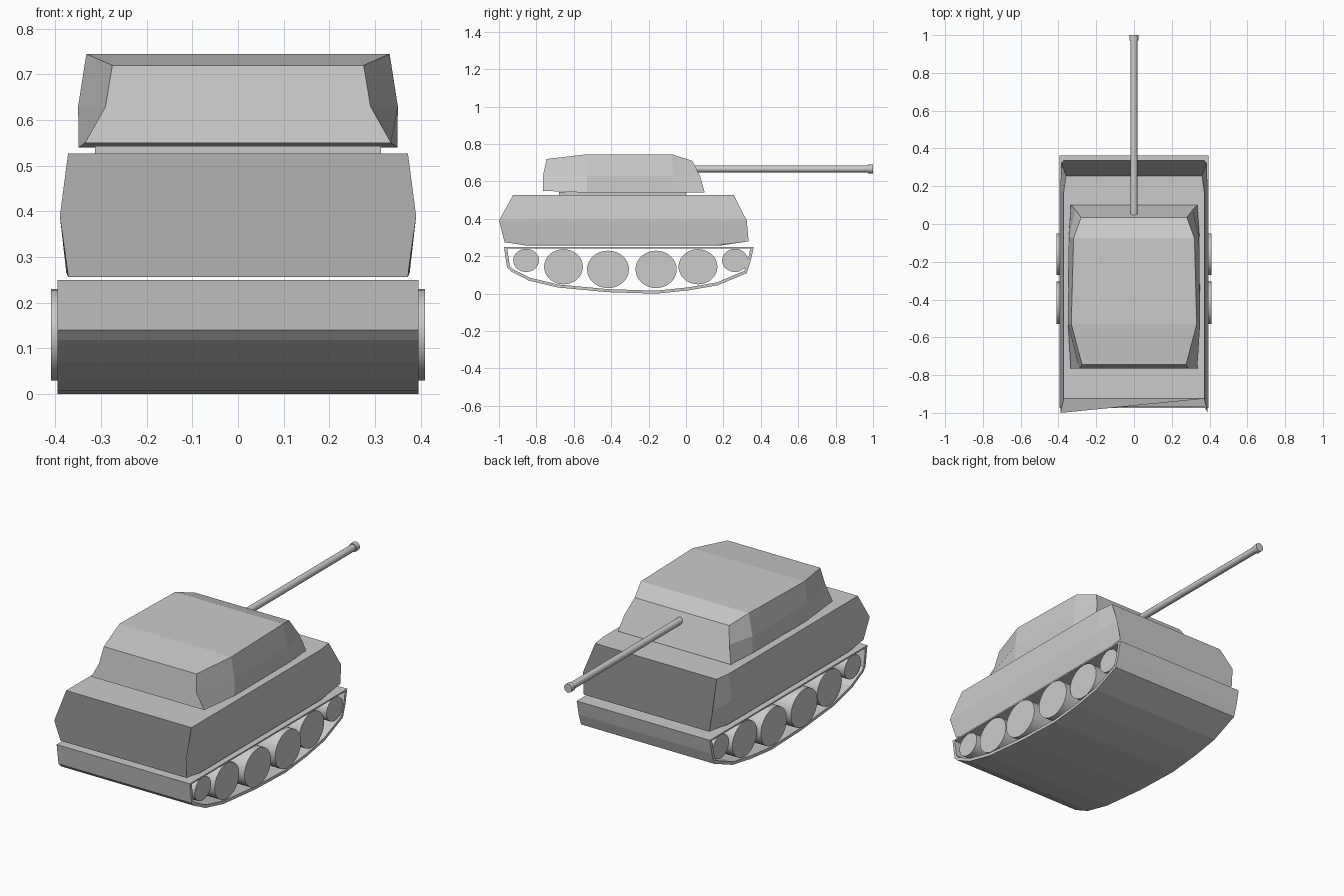
import bpy, bmesh, math
from mathutils import Vector, Matrix

if "Cube" in bpy.data.objects:
    bpy.data.objects.remove(bpy.data.objects["Cube"])


def make(name, bm):
    bmesh.ops.recalc_face_normals(bm, faces=bm.faces)
    me = bpy.data.meshes.new(name)
    bm.to_mesh(me)
    bm.free()
    ob = bpy.data.objects.new(name, me)
    bpy.context.collection.objects.link(ob)
    return ob


def loft(name, stations):
    """Skin mirrored sections; each station is a list of (half_width, y, z)."""
    bm = bmesh.new()
    rings = []
    for st in stations:
        pts = [(w, y, z) for w, y, z in st] + [(-w, y, z) for w, y, z in reversed(st)]
        rings.append([bm.verts.new(p) for p in pts])
    n = len(rings[0])
    for a, b in zip(rings, rings[1:]):
        for i in range(n):
            j = (i + 1) % n
            bm.faces.new((a[i], a[j], b[j], b[i]))
    bm.faces.new(rings[0])
    bm.faces.new(rings[-1])
    return make(name, bm)


def cylinder(name, length, loc, axis, ry=1, rz=1, r1=1, sides=32):
    """Cylinder along X (wheels, elliptical) or Y (gun)."""
    bm = bmesh.new()
    bmesh.ops.create_cone(bm, cap_ends=True, segments=sides,
                          radius1=r1, radius2=r1, depth=length)
    bm.transform(Matrix.Rotation(math.pi / 2, 4, 'Y' if axis == 'X' else 'X'))
    bm.transform(Matrix.Translation(loc) @ Matrix.Diagonal((1, ry, rz, 1)))
    ob = make(name, bm)
    for p in ob.data.polygons:
        p.use_smooth = len(p.vertices) == 4
    bm = bmesh.new()
    bm.from_mesh(ob.data)
    for e in bm.edges:
        e.smooth = all(len(f.verts) == 4 for f in e.link_faces)
    bm.to_mesh(ob.data)
    bm.free()
    return ob


# Track: thin hollow band running the full width
profile = [(-.973, .25), (-.957, .14), (-.935, .118), (-.84, .07), (-.685, .033),
           (-.417, .008), (-.16, 0), (.016, .018), (.17, .045), (.325, .11),
           (.345, .17), (.362, .25)]
bm = bmesh.new()
n = len(profile)
thick = [.016] * (n - 1) + [.008]          # the top run is thinner
rows = []
for i in range(n):
    p0, p, p1 = (Vector(profile[k % n]) for k in (i - 1, i, i + 1))
    d0, d1 = (p - p0).normalized(), (p1 - p).normalized()
    n0, n1 = Vector((-d0.y, d0.x)), Vector((-d1.y, d1.x))
    t0, t1 = thick[i - 1], thick[i]
    det = n0.x * n1.y - n0.y * n1.x        # meet of the two offset edges
    q = p + Vector(((t0 * n1.y - t1 * n0.y) / det, (n0.x * t1 - n1.x * t0) / det))
    rows.append([bm.verts.new((x, *c)) for x, c in
                 ((-.395, p), (.395, p), (.395, q), (-.395, q))])
for i in range(n):
    a, b = rows[i], rows[(i + 1) % n]
    for k in range(4):
        m = (k + 1) % 4
        bm.faces.new((a[k], a[m], b[m], b[k]))
make("track_band", bm)

# Road wheels: slightly flattened rollers across the full width
wheels = [(-.855, .178, .069, .062, .39), (-.655, .144, .104, .094, .393),
          (-.417, .13, .112, .1, .409), (-.16, .13, .11, .1, .409),
          (.064, .144, .104, .094, .393), (.262, .178, .069, .062, .39)]
for i, (y, z, ry, rz, w) in enumerate(wheels):
    cylinder(f"road_wheel_{i + 1}", 2 * w, (0, y, z), 'X', ry, rz)

# Hull: front to rear sections, bottom to top
loft("hull", [
    [(.372, -.85, .257), (.374, -.97, .275), (.39, -1, .39), (.372, -.925, .527)],
    [(.372, -.845, .257), (.374, -.845, .266), (.39, -.845, .39), (.372, -.845, .527)],
    [(.372, .17, .257), (.376, .18, .266), (.39, .17, .39), (.372, .17, .527)],
    [(.37, .18, .257), (.372, .335, .28), (.385, .325, .39), (.36, .255, .527)],
])

# Turret ring
bm = bmesh.new()
bmesh.ops.create_cube(bm, size=1)
bm.transform(Matrix.Translation((0, -.34, .534)) @ Matrix.Diagonal((.626, .68, .018, 1)))
make("turret_ring", bm)

# Turret
loft("turret", [
    [(.335, -.765, .55), (.29, -.765, .63), (.275, -.745, .72)],
    [(.349, -.53, .54), (.35, -.53, .63), (.332, -.53, .745)],
    [(.347, -.07, .54), (.345, -.07, .63), (.32, -.075, .745)],
    [(.335, .1, .54), (.31, .075, .63), (.28, .035, .71)],
])

# Gun barrel and muzzle
cylinder("gun_barrel", .95, (0, .515, .667), 'Y', r1=.0185, sides=12)
cylinder("gun_muzzle", .028, (0, .986, .667), 'Y', r1=.0235, sides=12)
